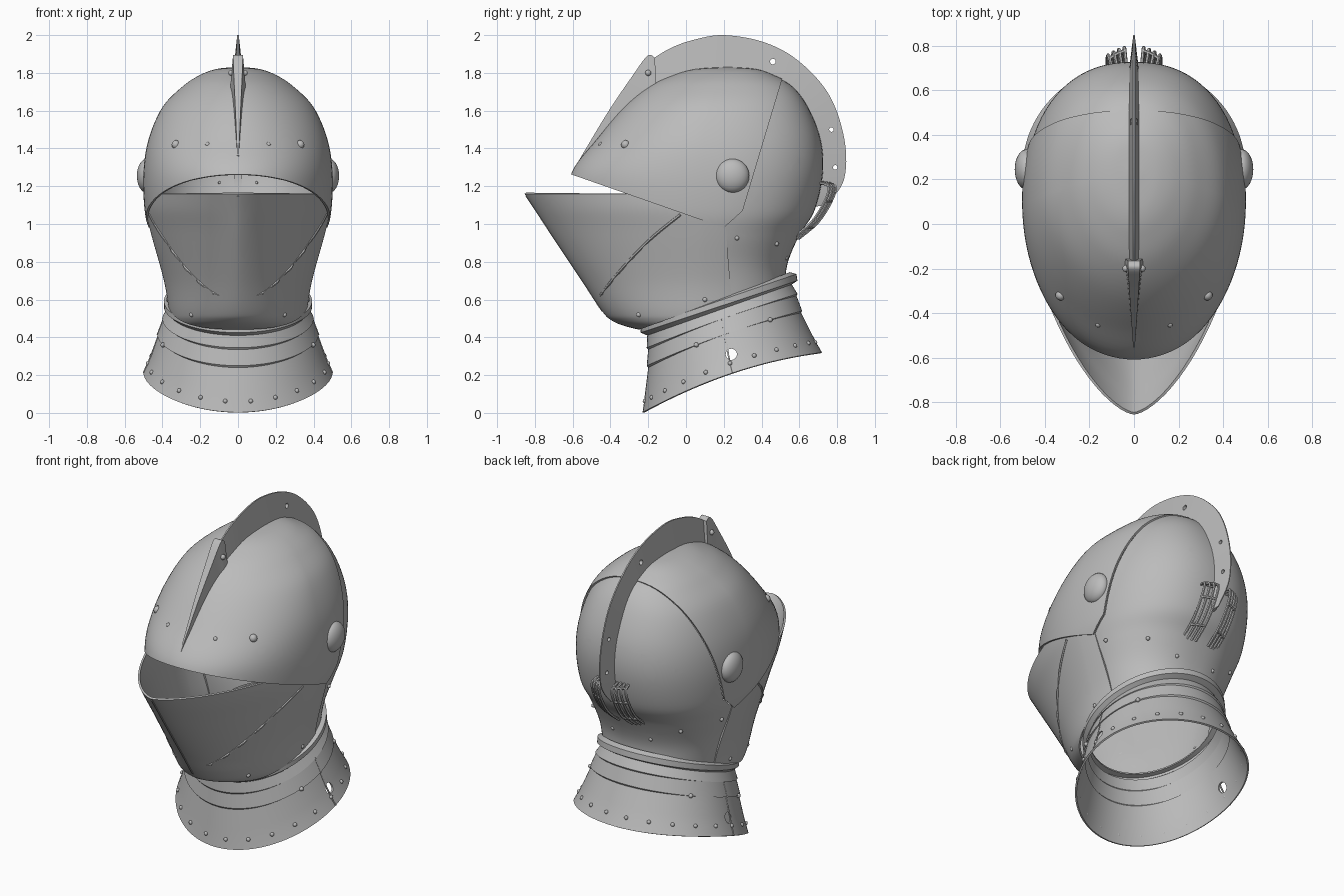
import bpy, bmesh, math
from mathutils import Matrix

cube = bpy.data.objects.get("Cube")
if cube:
    bpy.data.objects.remove(cube, do_unlink=True)

steel = bpy.data.materials.new("steel_grey")
steel.use_nodes = True
steel.diffuse_color = (0.5, 0.5, 0.5, 1)
steel.node_tree.nodes["Principled BSDF"].inputs["Base Color"].default_value = (0.5, 0.5, 0.5, 1)
SEG = 96


def activate(ob):
    bpy.ops.object.select_all(action='DESELECT')
    ob.select_set(True)
    bpy.context.view_layer.objects.active = ob


def finish(bm, name, thickness=0, cutter=None):
    me = bpy.data.meshes.new(name)
    bm.to_mesh(me)
    bm.free()
    ob = bpy.data.objects.new(name, me)
    bpy.context.collection.objects.link(ob)
    me.materials.append(steel)
    activate(ob)
    if thickness:
        mod = ob.modifiers.new("plate", 'SOLIDIFY')
        mod.thickness, mod.offset = thickness, -1
        bpy.ops.object.modifier_apply(modifier=mod.name)
    if cutter:
        mod = ob.modifiers.new("holes", 'BOOLEAN')
        mod.operation, mod.object = 'DIFFERENCE', cutter
        bpy.ops.object.modifier_apply(modifier=mod.name)
    bpy.ops.object.shade_smooth_by_angle(angle=math.radians(35))
    return ob


def smooth_rows(rows, steps=6):
    """Catmull-Rom interpolation between rows of numbers."""
    out = []
    for i in range(len(rows) - 1):
        a, b, c, d = (rows[max(0, min(len(rows) - 1, i + k))] for k in (-1, 0, 1, 2))
        for s in range(steps):
            t = s / steps
            out.append([q + 0.5 * t * (r - p + t * (2*p - 5*q + 4*r - s4 + t * (3*(q - r) + s4 - p)))
                        for p, q, r, s4 in zip(a, b, c, d)])
    return out + [list(rows[-1])]


def loft(rings, cap=False, closed_ends=False):
    bm = bmesh.new()
    vs = [[bm.verts.new(p) for p in ring] for ring in rings]
    n = len(vs[0])
    for lo, hi in zip(vs, vs[1:]):
        for j in range(n):
            k = (j + 1) % n
            bm.faces.new((lo[j], lo[k], hi[k], hi[j]))
    if cap or closed_ends:
        bm.faces.new(vs[-1])
    if closed_ends:
        bm.faces.new(vs[0][::-1])
        bmesh.ops.recalc_face_normals(bm, faces=bm.faces)
    return bm


def power(v, e):
    return math.copysign(abs(v) ** e, v)


def head_ring(row, grow):
    """Horizontal section: squarish back, front of its own roundness."""
    z, front, back, w, yc, nf = row
    ring = []
    for i in range(SEG):
        a = 2 * math.pi * i / SEG
        c, s = math.cos(a), math.sin(a)
        n, d = (nf, yc - front) if c > 0 else (2.3, back - yc)
        ring.append((power(s, 2 / n) * (w + grow), yc - power(c, 2 / n) * (d + grow), z))
    return ring


def surface_x(rows, y, z):
    """Half width of a head shell at a given depth and height."""
    row = min(rows, key=lambda r: abs(r[0] - z))
    _, front, back, w, yc, nf = row
    n, d = (nf, yc - front) if y < yc else (2.3, back - yc)
    return w * max(0, 1 - abs((y - yc) / d) ** n) ** (1 / n)


def head_shell(name, rows, grow, lines, keep, cap=False):
    """Loft, slice along side-view lines (two y,z points each), keep part."""
    bm = loft([head_ring(r, grow) for r in rows], cap)
    for (y0, z0), (y1, z1) in lines:
        bmesh.ops.bisect_plane(bm, geom=bm.verts[:] + bm.edges[:] + bm.faces[:], dist=1e-5,
                               plane_co=(0, y0, z0), plane_no=(0, z1 - z0, y0 - y1))
    bad = [f for f in bm.faces if not keep(*f.calc_center_median().yz)]
    bmesh.ops.delete(bm, geom=bad, context='FACES')
    return finish(bm, name, 0.012)


def tubes(name, paths, radius):
    cu = bpy.data.curves.new(name, 'CURVE')
    cu.dimensions, cu.bevel_depth, cu.bevel_resolution = '3D', radius, 1
    cu.use_fill_caps = True
    for path in paths:
        sp = cu.splines.new('POLY')
        sp.points.add(len(path) - 1)
        for p, co in zip(sp.points, path):
            p.co = (*co, 1)
    ob = bpy.data.objects.new(name, cu)
    bpy.context.collection.objects.link(ob)
    cu.materials.append(steel)
    activate(ob)
    bpy.ops.object.convert(target='MESH')
    bpy.ops.object.shade_smooth_by_angle(angle=math.radians(50))


def both(path):
    return [[(s * x, y, z) for x, y, z in path] for s in (1, -1)]


# Head sections: z, front, back, half width, centre, front roundness
skull = smooth_rows([
    (.42, -.5, .50, .355, .1, 2), (.62, -.55, .525, .372, .1, 2), (.78, -.58, .535, .403, .1, 2),
    (.94, -.6, .60, .453, .1, 2), (1.07, -.61, .68, .483, .1, 2), (1.27, -.595, .725, .49, .1, 2),
    (1.45, -.46, .712, .462, .1, 1.95), (1.62, -.315, .645, .388, .13, 1.85), (1.73, -.18, .56, .28, .17, 1.85),
    (1.79, -.05, .45, .188, .2, 1.9), (1.82, .06, .36, .105, .22, 2), (1.83, .2, .24, .02, .22, 2)])
face = smooth_rows([
    (.44, -.24, .5, .29, .1, 2), (.46, -.32, .5, .32, .1, 1.9), (.49, -.39, .5, .345, .1, 1.8),
    (.54, -.44, .5, .36, .1, 1.75), (.70, -.545, .53, .387, .1, 1.65), (.94, -.705, .60, .453, .1, 1.55),
    (1.07, -.79, .68, .483, .1, 1.55), (1.16, -.85, .70, .486, .1, 1.55)])

# Cutting lines of the plates in side view
brow = ((-.6, 1.26), (.2, .98))
seam = ((.30, 1.07), (.48, 1.67))
cheek = ((.2, .98), (.3, 1.07))
jaw = ((.21, .98), (.24, .62))
neck = ((0, .53), (1, .89))


def above(line, y, z):
    (y0, z0), (y1, z1) = line
    return z > z0 + (z1 - z0) * (y - y0) / (y1 - y0)


def behind(line, y, z):
    (y0, z0), (y1, z1) = line
    return y > y0 + (y1 - y0) * (z - z0) / (z1 - z0)


def in_visor(y, z):
    return above(brow, y, z) and above(cheek, y, z) and not behind(seam, y, z)


head_shell("skull_back", skull, 0, (brow, seam, cheek, jaw, neck),
           lambda y, z: above(neck, y, z) and behind(jaw, y, z) and not in_visor(y, z), True)
head_shell("brow_visor", skull, .011, (brow, seam, cheek), in_visor, True)
head_shell("face_guard", face, .005, (jaw, neck),
           lambda y, z: above(neck, y, z) and not behind(jaw, y, z))

# Raised seams of the face guard
sweep = smooth_rows([(-.455, .62), (-.36, .74), (-.2, .91), (-.03, 1.05)])
tubes("cheek_ridge", both([(surface_x(face, y, z) + .004, y, z) for y, z in sweep]), .008)
tubes("face_ridge", [[(0, r[1], r[0]) for r in face[18:-1]]], .008)

# Cutter for the round holes: y, z, radius
bm = bmesh.new()
for y, z, r in ((.46, 1.86, .015), (.77, 1.5, .012), (.79, 1.3, .012), (.24, .31, .03)):
    bmesh.ops.create_cone(bm, cap_ends=True, segments=16, radius1=r, radius2=r, depth=1.4,
                          matrix=Matrix.Translation((0, y, z)) @ Matrix.Rotation(math.pi / 2, 4, 'Y'))
cutter = finish(bm, "hole_cutter")
cutter.hide_render = True

# Neck guard sections: front y z, back y z, half width, side arch
gorget = [(-.23, .003, .72, .32, .50, .05), (-.222, .06, .688, .375, .476, .045),
          (-.215, .12, .66, .43, .455, .04), (-.20, .24, .61, .53, .42, .03),
          (-.208, .25, .615, .54, .427, .02), (-.20, .335, .585, .62, .395, .02),
          (-.208, .345, .59, .63, .40, .01), (-.205, .41, .56, .68, .37, 0),
          (-.24, .425, .59, .70, .392, 0), (-.24, .45, .585, .735, .392, 0), (-.2, .46, .55, .745, .36, 0)]


def neck_point(row, a):
    fy, fz, by, bz, w, arch = row
    c, s = math.cos(a), math.sin(a)
    return (w * s, (fy + by) / 2 - (by - fy) / 2 * c, (fz + bz) / 2 - (bz - fz) / 2 * c + arch * s * s)


bm = loft([[neck_point(r, 2 * math.pi * i / SEG) for i in range(SEG)] for r in gorget])
finish(bm, "neck_guard", .01, cutter)
tubes("neck_side_seam", both([neck_point(r, math.pi / 2) for r in gorget[:7]]), .005)


# Comb blades: outer y z, inner y z, half width; edge is the outer share of it
def blade(name, rows, edge, holes=None):
    rings = []
    for oy, oz, iy, iz, w in smooth_rows(rows):
        my, mz = (oy + iy) / 2, (oz + iz) / 2
        e = w * edge
        m = (e + w) / 2
        rings.append([(e, oy, oz), (m, my, mz), (w, iy, iz),
                      (-w, iy, iz), (-m, my, mz), (-e, oy, oz)])
    return finish(loft(rings, closed_ends=True), name, 0, holes)


blade("front_comb", [(-.565, 1.34, -.5, 1.33, .005), (-.415, 1.59, -.35, 1.5, .022),
                     (-.29, 1.775, -.22, 1.65, .036), (-.205, 1.89, -.19, 1.69, .043),
                     (-.165, 1.88, -.155, 1.7, .043)], .6)
blade("rear_comb", [(-.19, 1.865, -.15, 1.70, .026), (-.09, 1.927, -.07, 1.75, .027), (.03, 1.972, .03, 1.78, .027),
                    (.2, 2, .2, 1.79, .027), (.42, 1.96, .38, 1.78, .027), (.6, 1.86, .54, 1.7, .026),
                    (.76, 1.68, .65, 1.56, .024), (.84, 1.44, .69, 1.4, .022),
                    (.835, 1.23, .70, 1.22, .02), (.74, 1.1, .67, 1.09, .016)], .15, cutter)
bpy.data.objects.remove(cutter, do_unlink=True)

# Slatted plume holder at the back
ribs, slats = (.045, .07, .095, .12), []
rail = smooth_rows([(1, .60, .92), (1, .705, 1.01), (1, .775, 1.12), (.95, .795, 1.2), (.8, .73, 1.22)], 4)
for x in ribs:
    slats += both([(x * k, y - .04 * (x / .12) ** 2, z) for k, y, z in rail])
for k, y, z in rail[3::5]:
    slats += both([(x * k, y - .04 * (x / .12) ** 2, z) for x in ribs])
tubes("plume_holder", slats, .008)

# Visor pivots
bm = bmesh.new()
for s in (1, -1):
    bmesh.ops.create_uvsphere(bm, u_segments=32, v_segments=16, radius=.09, matrix=Matrix.Translation(
        (s * .483, .245, 1.255)) @ Matrix.Diagonal((.58, 1, 1, 1)))
finish(bm, "pivot_bosses")

# Rivets on the plates and around the neck guard
spots = [(surface_x(skull, y, z) + .006, y, z, r) for y, z, r in
         ((-.45, 1.42, .014), (-.32, 1.42, .024), (.27, .925, .012), (.48, .895, .012), (.53, .82, .012))]
spots += [(surface_x(face, y, z), y, z, .013) for y, z in ((.1, .6), (-.25, .52))]
spots += [(*neck_point(gorget[1], math.pi * (i + .5) / 11), .012) for i in range(11)]
spots += [(*neck_point(gorget[4], a), .013) for a in (1.2, 2.2)]
spots += [(.036, -.2, 1.8, .016)]
bm = bmesh.new()
for x, y, z, r in spots:
    for s in (1, -1):
        bmesh.ops.create_uvsphere(bm, u_segments=10, v_segments=6, radius=r,
                                  matrix=Matrix.Translation((s * x, y, z)))
finish(bm, "rivets")
